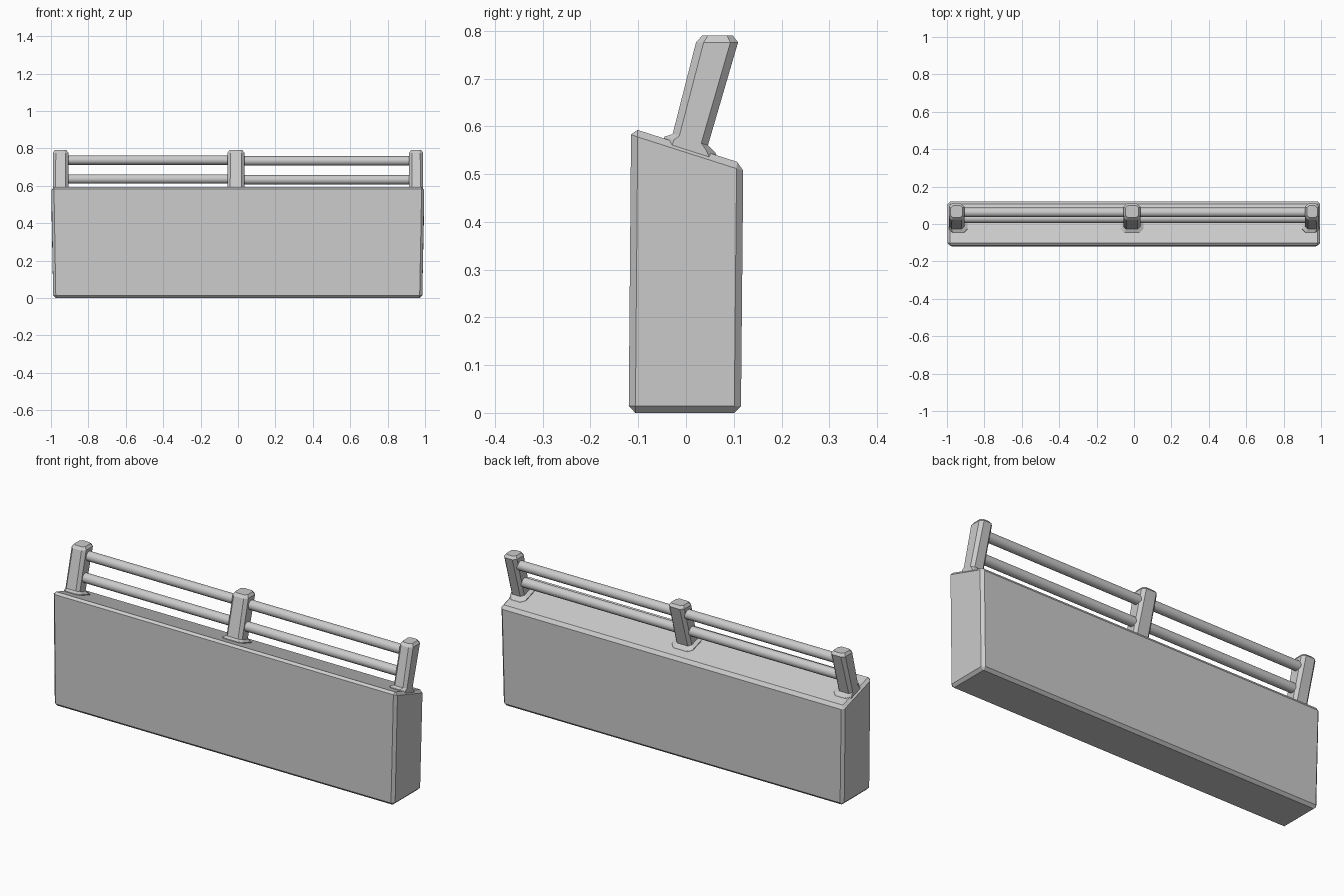
import bpy, bmesh, math
from mathutils import Vector

cube = bpy.data.objects.get("Cube")
if cube:
    bpy.data.objects.remove(cube, do_unlink=True)

GREY = (0.6, 0.6, 0.6, 1)
mat = bpy.data.materials.new("concrete grey")
mat.use_nodes = True
mat.diffuse_color = GREY
mat.node_tree.nodes["Principled BSDF"].inputs["Base Color"].default_value = GREY


def finish(bm, name):
    bmesh.ops.recalc_face_normals(bm, faces=bm.faces)
    mesh = bpy.data.meshes.new(name)
    bm.to_mesh(mesh)
    bm.free()
    obj = bpy.data.objects.new(name, mesh)
    mesh.materials.append(mat)
    bpy.context.collection.objects.link(obj)
    return obj


def loft(name, rings):
    """Skin a stack of equal-length rings and cap both ends."""
    bm = bmesh.new()
    rows = [[bm.verts.new(p) for p in ring] for ring in rings]
    n = len(rows[0])
    for a, b in zip(rows, rows[1:]):
        for i in range(n):
            j = (i + 1) % n
            bm.faces.new((a[i], a[j], b[j], b[i]))
    bm.faces.new(rows[0])
    bm.faces.new(rows[-1])
    return finish(bm, name)


def slope(y):
    """Height of the slanted wall top."""
    return 0.56 - 0.32 * y


# Wall: slightly flared block with a slanted top and chamfered edges
bottom = [(x, y, 0) for x, y in ((-0.988, -0.12), (0.985, -0.12), (0.985, 0.115), (-0.988, 0.115))]
top = [(x, y, slope(y)) for x, y in ((-0.998, -0.115), (0.996, -0.115), (0.996, 0.12), (-0.998, 0.12))]
wall = loft("wall_block", [bottom, top])
bevel = wall.modifiers.new("chamfer", "BEVEL")
bevel.width = 0.014
bevel.segments = 1


def octagon(x0, x1, y0, y1, height, c):
    """Chamfered rectangle whose height is a function of y."""
    pts = [(x0 + c, y0), (x1 - c, y0), (x1, y0 + c), (x1, y1 - c),
           (x1 - c, y1), (x0 + c, y1), (x0, y1 - c), (x0, y0 + c)]
    return [(x, y, height(y)) for x, y in pts]


# Leaning posts, flared where they meet the wall
def post(name, x0, x1, flare_left, flare_right):
    return loft(name, [
        octagon(x0 - flare_left, x1 + flare_right, -0.05, 0.07, lambda y: slope(y) - 0.012, 0.02),
        octagon(x0 - flare_left, x1 + flare_right, -0.045, 0.062, lambda y: slope(y) + 0.004, 0.02),
        octagon(x0, x1, -0.028, 0.046, lambda y: slope(y) + 0.015, 0.014),
        octagon(x0, x1, 0.021, 0.109, lambda y: 0.776, 0.016),
        octagon(x0 + 0.01, x1 - 0.01, 0.034, 0.098, lambda y: 0.79, 0.012)])


post("right_post", -0.99, -0.907, 0, 0.018)
post("middle_post", -0.056, 0.034, 0.016, 0.016)
post("left_post", 0.915, 0.99, 0.018, 0)


# Round rails between the posts
def rail(name, start, end, radius=0.025):
    start, end = Vector(start), Vector(end)
    bpy.ops.mesh.primitive_cylinder_add(vertices=16, radius=radius,
                                        depth=(end - start).length,
                                        location=(start + end) / 2,
                                        rotation=(0, math.pi / 2, 0))
    obj = bpy.context.object
    obj.name = name
    obj.rotation_euler = (end - start).to_track_quat("Z", "Y").to_euler()
    obj.data.materials.append(mat)
    bpy.ops.object.shade_smooth_by_angle(angle=math.radians(40))


for level, y, z in (("upper", 0.062, 0.737), ("lower", 0.03, 0.636)):
    rail(level + "_right_rail", (-0.93, y, z), (-0.03, y, z))
    rail(level + "_left_rail", (0.01, y, z - 0.004), (0.94, y, z - 0.004))
